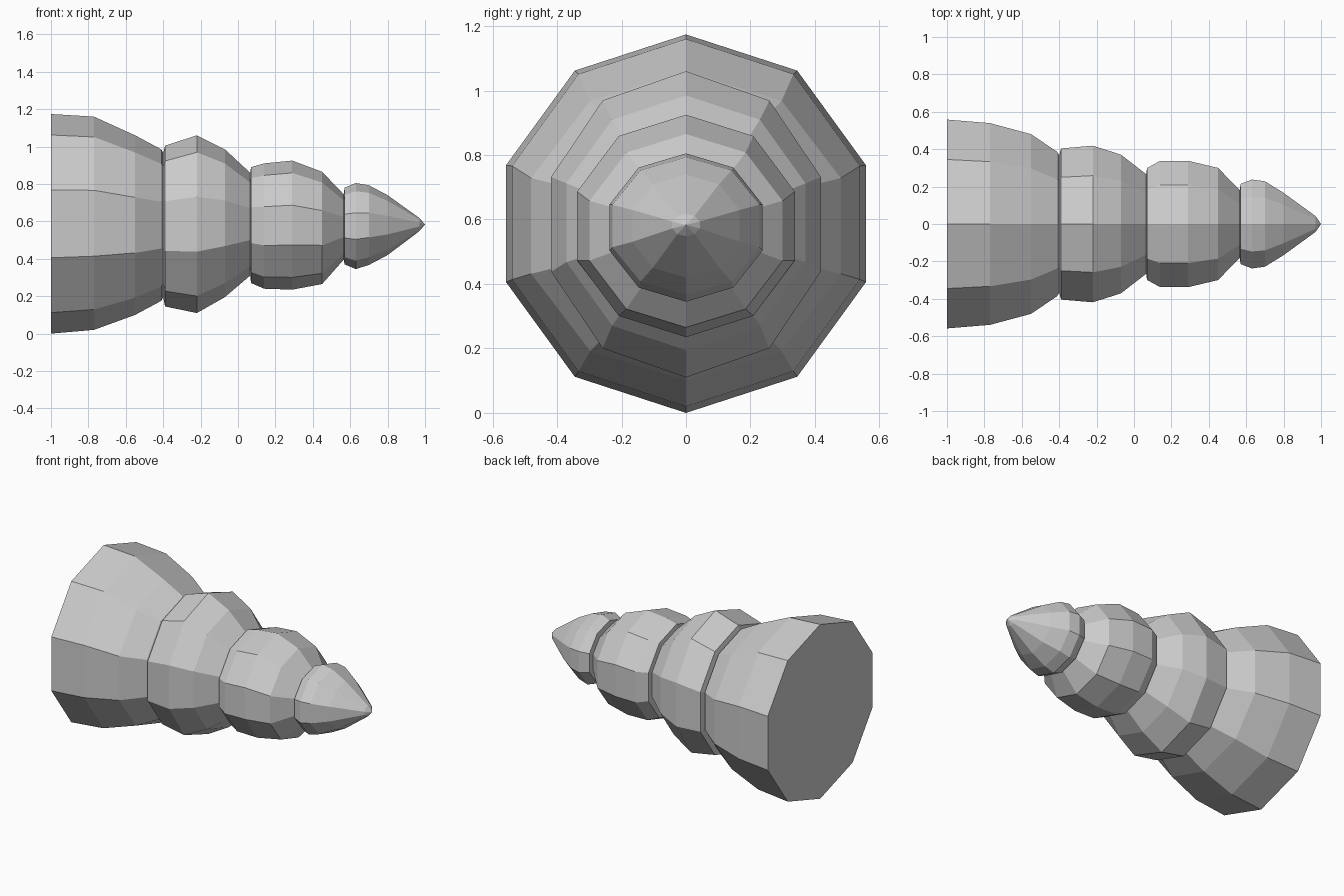
import bpy
import bmesh
from math import cos, sin, tau

cube = bpy.data.objects.get("Cube")
if cube:
    bpy.data.objects.remove(cube, do_unlink=True)

SIDES = 10

grey = bpy.data.materials.new("plain grey")
grey.use_nodes = True
colour = (0.6, 0.6, 0.6, 1)
grey.diffuse_color = colour
grey.node_tree.nodes["Principled BSDF"].inputs["Base Color"].default_value = colour


def add_ring(bm, x, height, width, centre):
    """Ten-sided ring around the long axis, with a corner at the top."""
    return [bm.verts.new((x, width * sin(tau * i / SIDES),
                          centre + height * cos(tau * i / SIDES)))
            for i in range(SIDES)]


def segment(name, rings, cap=False, tip=None):
    """Faceted tube through rings of (x, height radius, width radius, centre z)."""
    bm = bmesh.new()
    loops = [add_ring(bm, *ring) for ring in rings]
    for a, b in zip(loops, loops[1:]):
        for i in range(SIDES):
            j = (i + 1) % SIDES
            bm.faces.new((a[i], a[j], b[j], b[i]))
    if cap:
        bm.faces.new(loops[0][::-1])
    if tip:
        point = bm.verts.new(tip)
        for i in range(SIDES):
            bm.faces.new((loops[-1][i], loops[-1][(i + 1) % SIDES], point))
    # Make the outer surface face away from the long axis
    for face in bm.faces:
        face.normal_update()
    probe = bm.faces[:][-1] if tip else next(f for f in bm.faces if len(f.verts) == 4)
    bm.faces.ensure_lookup_table()
    outward = probe.calc_center_median()
    outward.x, outward.z = 0, outward.z - rings[0][3]
    if not cap and not tip:
        probe = bm.faces[SIDES * (len(rings) - 2)]
        outward = probe.calc_center_median()
        outward.x, outward.z = 0, outward.z - rings[0][3]
    if probe.normal.dot(outward) < 0:
        bmesh.ops.reverse_faces(bm, faces=bm.faces[:])
    if cap:
        bmesh.ops.recalc_face_normals(bm, faces=bm.faces[:])
    mesh = bpy.data.meshes.new(name)
    bm.to_mesh(mesh)
    bm.free()
    mesh.materials.append(grey)
    obj = bpy.data.objects.new(name, mesh)
    bpy.context.collection.objects.link(obj)
    return obj


# Narrow grooves shared by neighbouring segments
groove_a = (-0.40, 0.385, 0.385, 0.58)
groove_b = (0.065, 0.275, 0.28, 0.585)
groove_c = (0.565, 0.175, 0.19, 0.57)

# Wide base with its flat end
segment("base_segment", [
    (-1.0, 0.587, 0.587, 0.587),
    (-0.77, 0.57, 0.567, 0.59),
    (-0.55, 0.48, 0.505, 0.58),
    (-0.41, 0.405, 0.405, 0.58),
    groove_a], cap=True)

# Two bulging middle segments, each starting with a lip
segment("lower_segment", [
    groove_a,
    (-0.39, 0.43, 0.425, 0.575),
    (-0.22, 0.475, 0.44, 0.585),
    (-0.07, 0.395, 0.39, 0.59),
    groove_b])
segment("upper_segment", [
    groove_b,
    (0.07, 0.31, 0.315, 0.58),
    (0.14, 0.335, 0.355, 0.575),
    (0.29, 0.345, 0.355, 0.58),
    (0.45, 0.30, 0.315, 0.565),
    groove_c])

# Pointed end
segment("tip_segment", [
    groove_c,
    (0.57, 0.205, 0.225, 0.575),
    (0.63, 0.23, 0.25, 0.575),
    (0.70, 0.213, 0.24, 0.58),
    (0.80, 0.16, 0.175, 0.58),
    (0.97, 0.035, 0.045, 0.583)], tip=(1.0, 0, 0.583))
